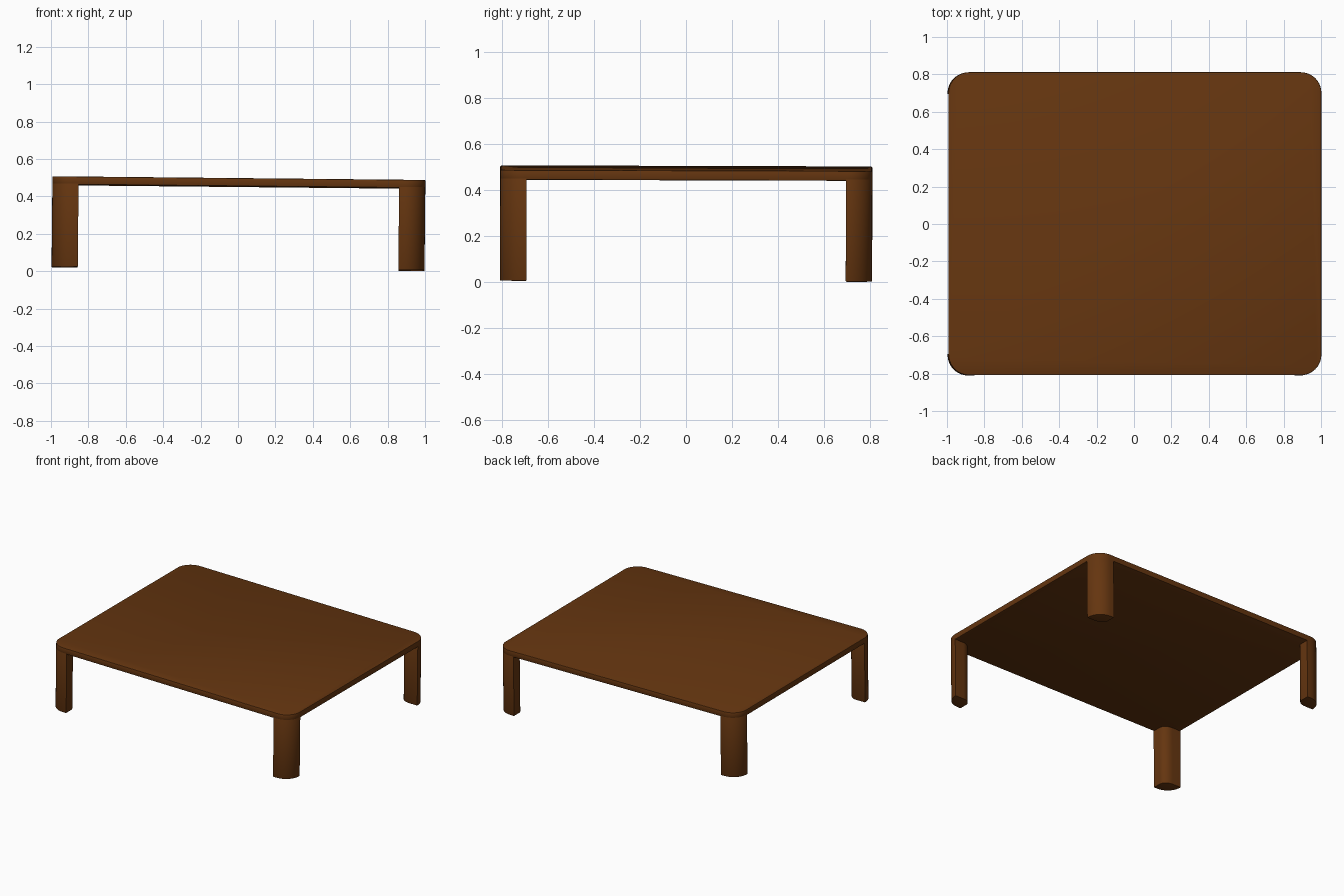
import bpy, bmesh
from math import cos, sin, pi, radians
from mathutils import Matrix

if "Cube" in bpy.data.objects:
    bpy.data.objects.remove(bpy.data.objects["Cube"])

W, D = 0.997, 0.81            # half width and half depth of the top
Z_FOOT, Z_UNDER, Z_TOP = 0.0125, 0.452, 0.495
R = 0.11                      # outer corner radius
TILT = Matrix.Rotation(0.01, 4, 'Y') @ Matrix.Rotation(-0.003, 4, 'X')

wood = bpy.data.materials.new("brown_wood")
wood.diffuse_color = (0.13, 0.036, 0.005, 1)
wood.use_nodes = True
wood.node_tree.nodes["Principled BSDF"].inputs["Base Color"].default_value = wood.diffuse_color


def arc(cx, cy, rx, ry, a0, a1, n=10):
    return [(cx + rx * cos(radians(a0 + (a1 - a0) * i / n)),
             cy + ry * sin(radians(a0 + (a1 - a0) * i / n))) for i in range(n + 1)]


def prism(name, outline, z0, z1, bevel):
    """Extrude an outline, soften its rims, and lean it with the table."""
    bm = bmesh.new()
    base = bm.faces.new([bm.verts.new((x, y, z0)) for x, y in outline])
    up = bmesh.ops.extrude_face_region(bm, geom=[base])['geom']
    verts = [g for g in up if isinstance(g, bmesh.types.BMVert)]
    bmesh.ops.translate(bm, verts=verts, vec=(0, 0, z1 - z0))
    bmesh.ops.recalc_face_normals(bm, faces=bm.faces)
    rims = [e for e in bm.edges if abs(e.verts[0].co.z - e.verts[1].co.z) < 1e-6]
    bmesh.ops.bevel(bm, geom=rims, offset=bevel, segments=2, profile=0.5, affect='EDGES')
    bm.transform(TILT)
    mesh = bpy.data.meshes.new(name)
    bm.to_mesh(mesh)
    bm.free()
    ob = bpy.data.objects.new(name, mesh)
    bpy.context.collection.objects.link(ob)
    mesh.materials.append(wood)
    bpy.ops.object.select_all(action='DESELECT')
    ob.select_set(True)
    bpy.context.view_layer.objects.active = ob
    bpy.ops.object.shade_smooth_by_angle(angle=radians(35))


# Table top: rounded rectangle
top = []
for k, (sx, sy) in enumerate([(1, 1), (-1, 1), (-1, -1), (1, -1)]):
    top += arc(sx * (W - R), sy * (D - R), R, R, 90 * k, 90 * k + 90)
prism("table_top", top, Z_UNDER, Z_TOP, 0.005)

# Legs: the outer side follows the top's corner, the inner side is rounded
section = arc(R, R, R, R, 180, 270) + [(0.14, 0)] + \
    arc(0.07, 0.06, 0.07, 0.055, 0, 90) + [(0, 0.115)]
for sx, side in ((-1, "left"), (1, "right")):
    for sy, end in ((-1, "front"), (1, "back")):
        outline = [(sx * (W - a), sy * (D - b)) for a, b in section]
        prism(f"{end}_{side}_leg", outline, Z_FOOT, Z_UNDER + 0.008, 0.003)
